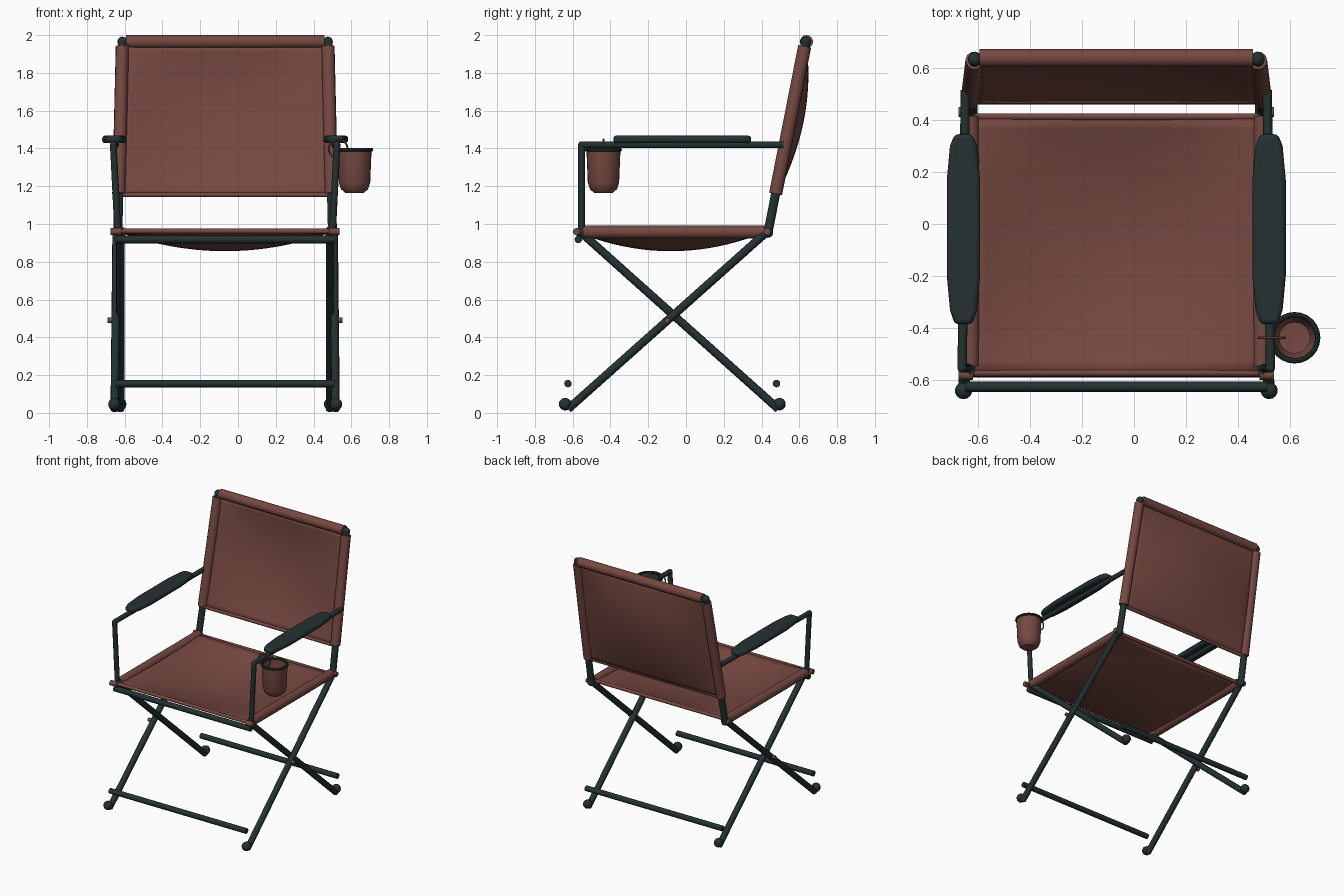
import bpy, bmesh, math
from mathutils import Vector, Matrix

if "Cube" in bpy.data.objects:
    bpy.data.objects.remove(bpy.data.objects["Cube"])

CX = -0.068  # centre line of the chair (the cup holder hangs off one side)


def material(name, rgb):
    m = bpy.data.materials.new(name)
    m.diffuse_color = (*rgb, 1)
    m.use_nodes = True
    m.node_tree.nodes["Principled BSDF"].inputs["Base Color"].default_value = m.diffuse_color
    return m


BROWN = material("brown canvas", (0.18, 0.065, 0.052))
DARK = material("dark metal", (0.018, 0.031, 0.031))


def finish(name, bm, mat, angle=40):
    bmesh.ops.recalc_face_normals(bm, faces=bm.faces)
    me = bpy.data.meshes.new(name)
    bm.to_mesh(me)
    bm.free()
    ob = bpy.data.objects.new(name, me)
    bpy.context.collection.objects.link(ob)
    me.materials.append(mat)
    bpy.ops.object.select_all(action='DESELECT')
    ob.select_set(True)
    bpy.context.view_layer.objects.active = ob
    bpy.ops.object.shade_smooth_by_angle(angle=math.radians(angle))
    return ob


def tube(name, pts, r, mat, sides=12):
    """Round rod through points, with ball joints at the inner points."""
    bm = bmesh.new()
    pts = [Vector(p) for p in pts]
    for a, b in zip(pts, pts[1:]):
        d = b - a
        rot = d.to_track_quat('Z', 'Y').to_matrix().to_4x4()
        bmesh.ops.create_cone(bm, cap_ends=True, segments=sides, radius1=r, radius2=r,
                              depth=d.length, matrix=Matrix.Translation((a + b) / 2) @ rot)
    for p in pts[1:-1]:
        bmesh.ops.create_uvsphere(bm, u_segments=sides, v_segments=8, radius=r,
                                  matrix=Matrix.Translation(p))
    return finish(name, bm, mat)


def ball(name, p, r, mat):
    bm = bmesh.new()
    bmesh.ops.create_uvsphere(bm, u_segments=14, v_segments=10, radius=r,
                              matrix=Matrix.Translation(p))
    return finish(name, bm, mat)


def cloth(name, func, thick=0.016, n=20):
    """Sagging sheet: func maps u, v in -1..1 to a point."""
    bm = bmesh.new()
    bmesh.ops.create_grid(bm, x_segments=n, y_segments=n, size=1)
    for v in bm.verts:
        v.co = func(v.co.x, v.co.y)
    ob = finish(name, bm, BROWN)
    mod = ob.modifiers.new("thickness", 'SOLIDIFY')
    mod.thickness, mod.offset = thick, 0
    return ob


def lathe(name, profile, centre, mat, sides=24, closed=False):
    bm = bmesh.new()
    prof = profile + profile[:1] if closed else profile
    vs = [bm.verts.new((r, 0, z)) for r, z in prof]
    es = [bm.edges.new(e) for e in zip(vs, vs[1:])]
    bmesh.ops.spin(bm, geom=vs + es, axis=(0, 0, 1), cent=(0, 0, 0), dvec=(0, 0, 0),
                   angle=2 * math.pi, steps=sides)
    bmesh.ops.remove_doubles(bm, verts=bm.verts, dist=1e-4)
    bmesh.ops.translate(bm, verts=bm.verts, vec=centre)
    return finish(name, bm, mat)


def circle(major, minor, n=8):
    return [(major + minor * math.cos(2 * math.pi * i / n), minor * math.sin(2 * math.pi * i / n))
            for i in range(n)]


def post(s, z):
    """Point on the leaning back post of side s at height z."""
    t = z - 0.96
    return Vector((CX + s * (0.568 - 0.024 * t), 0.435 + 0.197 * t, z))


for s, side in ((-1, "left"), (1, "right")):
    X = lambda x: CX + s * x
    # crossed legs, feet and pivot
    tube(side + "_rear_leg", [(X(0.555), -0.55, 0.95), (X(0.555), 0.49, 0.02)], 0.022, DARK)
    tube(side + "_front_leg", [(X(0.585), -0.625, 0.02), (X(0.575), 0.43, 0.96)], 0.022, DARK)
    ball(side + "_front_foot", (X(0.587), -0.64, 0.046), 0.033, DARK)
    ball(side + "_rear_foot", (X(0.555), 0.495, 0.046), 0.033, DARK)
    tube(side + "_leg_pivot", [(X(0.59), -0.1, 0.49), (X(0.622), -0.1, 0.49)], 0.014, BROWN)
    # back post
    tube(side + "_back_post", [post(s, 0.95), post(s, 1.965)], 0.024, DARK)
    ball(side + "_post_joint", post(s, 0.955), 0.028, DARK)
    ball(side + "_post_cap", post(s, 1.965), 0.027, DARK)
    # canvas sleeves
    tube(side + "_back_sleeve", [post(s, 1.16), post(s, 1.94)], 0.035, BROWN)
    tube(side + "_seat_sleeve", [(X(0.56), -0.545, 0.958), (X(0.56), 0.415, 0.958)], 0.034, BROWN)
    tube(side + "_seat_rail", [(X(0.56), -0.58, 0.958), (X(0.56), 0.44, 0.958)], 0.022, DARK)
    for y, end in ((-0.58, "front"), (0.43, "rear")):
        tube(f"{side}_{end}_seat_bolt", [(X(0.55), y, 0.96), (X(0.606), y, 0.96)], 0.019, BROWN)
    # arm frame
    tube(side + "_arm_frame", [(X(0.568), -0.553, 0.95), (X(0.592), -0.553, 1.42),
                               (X(0.58), 0.515, 1.42)], 0.018, DARK)
    # arm pad: box with tapered ends
    bm = bmesh.new()
    bmesh.ops.create_grid(bm, x_segments=1, y_segments=1, size=1)
    bm.clear()
    outline = [(0.034, -0.385), (0.052, -0.33), (0.064, -0.20), (0.064, 0.17),
               (0.052, 0.30), (0.034, 0.345)]
    loop = outline + [(-x, y) for x, y in reversed(outline)]
    f = bm.faces.new([bm.verts.new((X(0.587) + x, y, 1.428)) for x, y in loop])
    top = bmesh.ops.extrude_face_region(bm, geom=[f])
    bmesh.ops.translate(bm, verts=[v for v in top["geom"] if isinstance(v, bmesh.types.BMVert)],
                        vec=(0, 0, 0.04))
    pad = finish(side + "_arm_pad", bm, DARK)
    bev = pad.modifiers.new("soft edge", 'BEVEL')
    bev.width, bev.segments, bev.limit_method, bev.angle_limit = 0.016, 3, 'ANGLE', math.radians(60)

# cross bars
for name, y, z in (("front_foot_bar", -0.625, 0.155), ("rear_foot_bar", 0.479, 0.155),
                   ("front_seat_bar", -0.57, 0.918)):
    tube(name, [(CX - 0.58, y, z), (CX + 0.58, y, z)], 0.02, DARK)

# top roll of the back
tube("back_top_roll", [(CX - 0.525, 0.638, 1.965), (CX + 0.525, 0.638, 1.965)], 0.035, BROWN, 14)


# sagging seat and back canvas
def seat_point(u, v):
    sag = (1 - u * u) * (1 - v * v)
    return Vector((CX + 0.56 * u, -0.08 + 0.495 * v, 0.964 - 0.1 * sag))


def back_point(u, v):
    p = post(1, 1.55 + 0.4 * v)
    p.x = CX + (p.x - CX) * u
    p.y += 0.065 * (1 - u * u) * (1 - v * v)
    return p


cloth("seat", seat_point)
cloth("back_panel", back_point)

# hems
for y, end in ((-0.572, "front"), (0.412, "rear")):
    tube(f"seat_{end}_hem", [(CX - 0.55, y, 0.962), (CX + 0.55, y, 0.962)], 0.013, BROWN)
a, b = post(-1, 1.155), post(1, 1.155)
tube("back_lower_hem", [a, b], 0.013, BROWN)

# cup holder with rim and hanging loop
C = (0.617, -0.437, 0)
lathe("cup_holder", [(0.0, 1.165), (0.05, 1.165), (0.072, 1.185), (0.083, 1.22), (0.09, 1.39),
                     (0.082, 1.39), (0.075, 1.22), (0.06, 1.185), (0.0, 1.18)], C, BROWN)
lathe("cup_rim", [(r, z + 1.393) for r, z in circle(0.089, 0.01)], C, DARK, closed=True)
strap = lathe("cup_strap", circle(0.05, 0.005, 6), (0, 0, 0), BROWN, 16, True)
strap.rotation_euler = (math.pi / 2, 0, 0)
strap.location = (0.53, -0.437, 1.398)
